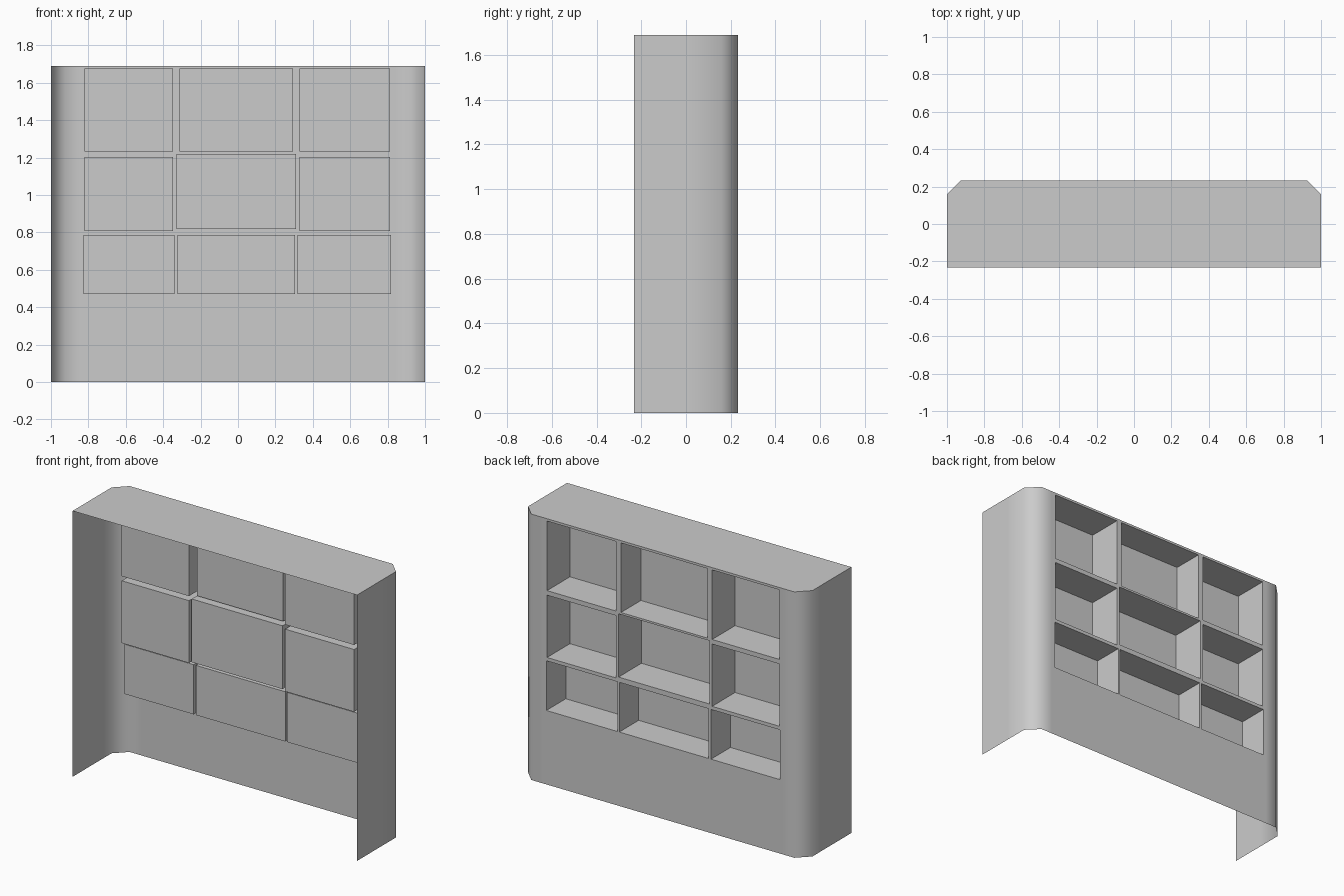
import bpy, bmesh, math

if "Cube" in bpy.data.objects:
    bpy.data.objects.remove(bpy.data.objects["Cube"])

H = 1.69          # overall height
Y = 0.233         # half depth; the niches open on the +y face
CH = 0.075        # corner chamfer
EDGE = 0.845      # half width of the panel holding the niches

# niche rows: (z bottom, z top, [(x left, x right, depth), ...])
LEFT, RIGHT = (-0.82, -0.347, 0.23), (0.329, 0.814, 0.23)
ROWS = {
    "top": [(*LEFT, 1.233, 1.675), (-0.313, 0.294, 0.20, 1.233, 1.675), (*RIGHT, 1.233, 1.675)],
    "middle": [(*LEFT, 0.808, 1.204), (-0.328, 0.311, 0.23, 0.818, 1.22), (*RIGHT, 0.808, 1.204)],
    "bottom": [(x0, x1, 0.195, 0.47, 0.786)
               for x0, x1 in ((-0.825, -0.339), (-0.323, 0.306), (0.319, 0.819))],
}


def add_object(name, bm):
    mesh = bpy.data.meshes.new(name)
    bm.to_mesh(mesh)
    bm.free()
    ob = bpy.data.objects.new(name, mesh)
    bpy.context.collection.objects.link(ob)
    return ob


def rect(bm, x0, x1, z0, z1, y):
    return [bm.verts.new((x, y, z)) for x, z in ((x0, z0), (x1, z0), (x1, z1), (x0, z1))]


def loop_edges(bm, verts):
    return [bm.edges.new((verts[i], verts[(i + 1) % len(verts)])) for i in range(len(verts))]


# Outer shell: half profile in plan, mirrored, open at the front and below
half = [(1, -Y), (1, 0.0), (1, Y - CH), (1 - CH, Y), (EDGE, Y)]
profile = half + [(-x, y) for x, y in reversed(half)]
bm = bmesh.new()
low = [bm.verts.new((x, y, 0)) for x, y in profile]
high = [bm.verts.new((x, y, H)) for x, y in profile]
mid = len(half) - 1
for i in range(len(profile) - 1):
    if i != mid:
        bm.faces.new((low[i], low[i + 1], high[i + 1], high[i]))
bm.faces.new(high)

# Back panel with nine openings
pairs = [(low[mid], low[mid + 1]), (low[mid + 1], high[mid + 1]),
         (high[mid + 1], high[mid]), (high[mid], low[mid])]
border = [bm.edges.get(p) or bm.edges.new(p) for p in pairs]
for cells in ROWS.values():
    for x0, x1, d, z0, z1 in cells:
        border += loop_edges(bm, rect(bm, x0, x1, z0, z1, Y))
bmesh.ops.triangle_fill(bm, edges=border, use_beauty=True, normal=(0, 1, 0))
bmesh.ops.recalc_face_normals(bm, faces=bm.faces)
bm.normal_update()
if max(bm.faces, key=lambda f: f.calc_center_median().z).normal.z < 0:
    bmesh.ops.reverse_faces(bm, faces=bm.faces)
shell = add_object("wall_shell", bm)

# Smooth across the 45 degree corners, sharp at the top
bpy.ops.object.select_all(action='DESELECT')
shell.select_set(True)
bpy.context.view_layer.objects.active = shell
bpy.ops.object.shade_smooth_by_angle(angle=math.radians(50))

# Niche boxes: thin open boxes set into the openings
for row, cells in ROWS.items():
    for side, (x0, x1, d, z0, z1) in zip(("left", "centre", "right"), cells):
        bm = bmesh.new()
        mouth = rect(bm, x0, x1, z0, z1, Y)
        base = rect(bm, x0, x1, z0, z1, Y - d)
        bm.faces.new(reversed(base))
        for i in range(4):
            j = (i + 1) % 4
            bm.faces.new((base[i], base[j], mouth[j], mouth[i]))
        add_object(f"{row}_{side}_niche", bm)
